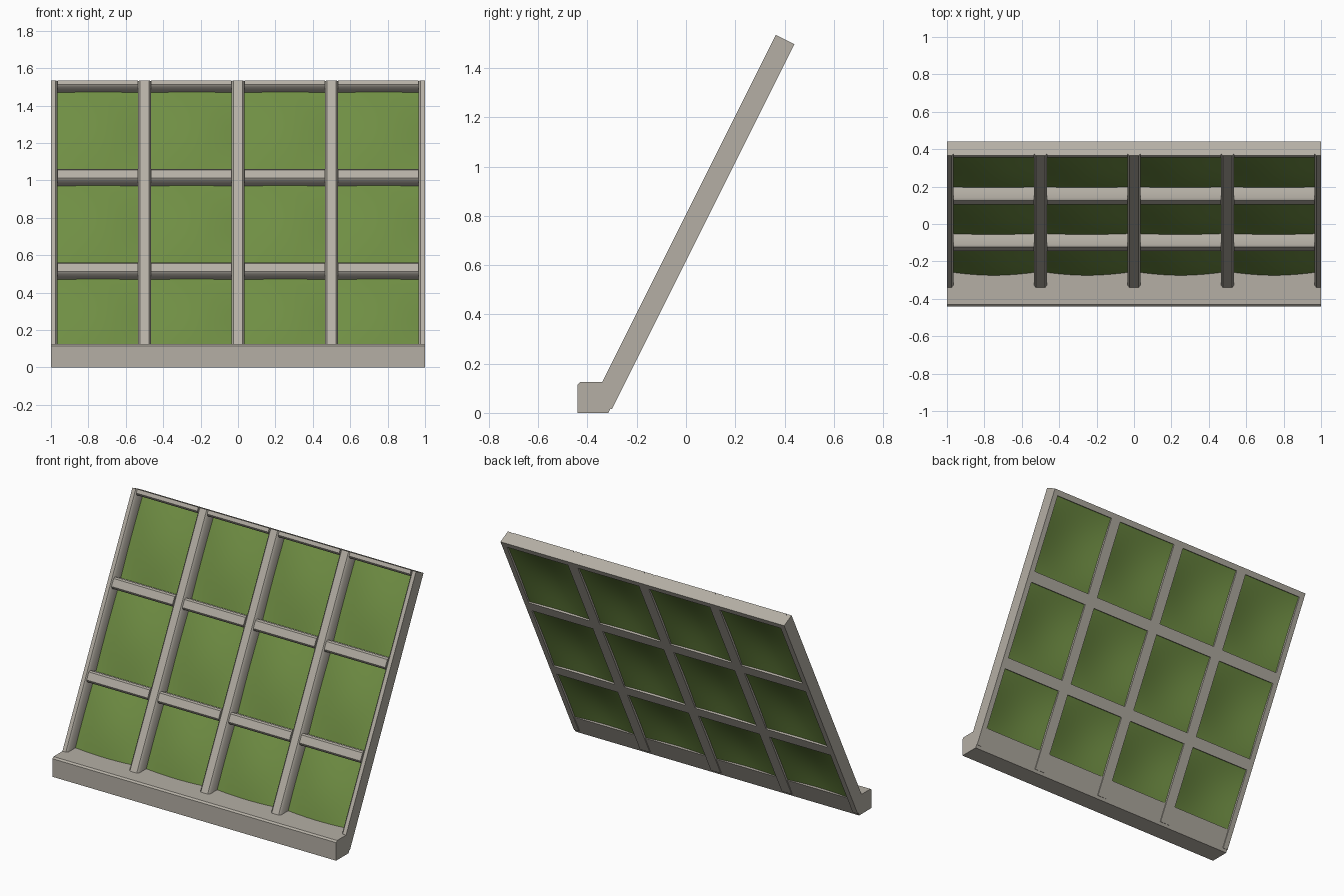
import bpy, math
from mathutils import Vector

if "Cube" in bpy.data.objects:
    bpy.data.objects.remove(bpy.data.objects["Cube"])

# Sloped frame coordinates: s runs up the slope, d runs from front face to back
U = Vector((0, 1, 2)).normalized()
N = Vector((0, 2, -1)).normalized()
P0 = Vector((0, -0.376, 0.053))
LENGTH, DEPTH, HALF, CH = 1.657, 0.084, 0.035, 0.011


def material(name, color):
    mat = bpy.data.materials.new(name)
    mat.diffuse_color = color
    mat.use_nodes = True
    mat.node_tree.nodes["Principled BSDF"].inputs["Base Color"].default_value = mat.diffuse_color
    return mat


stone = material("warm_grey", (0.46, 0.43, 0.375, 1))
green = material("green", (0.16, 0.27, 0.057, 1))


def slope(x, s, d):
    return P0 + Vector((x, 0, 0)) + U * s + N * d


def make(name, verts, faces, mat):
    mesh = bpy.data.meshes.new(name)
    mesh.from_pydata(verts, [], faces)
    mesh.materials.append(mat)
    obj = bpy.data.objects.new(name, mesh)
    bpy.context.collection.objects.link(obj)
    bpy.ops.object.select_all(action='DESELECT')
    bpy.context.view_layer.objects.active = obj
    obj.select_set(True)
    return obj


def prism(name, ring_a, ring_b, soft=True):
    n = len(ring_a)
    faces = [tuple(range(n)), tuple(range(2 * n - 1, n - 1, -1))]
    faces += [(i, i + n, (i + 1) % n + n, (i + 1) % n) for i in range(n)]
    obj = make(name, ring_a + ring_b, faces, stone)
    bpy.ops.object.mode_set(mode='EDIT')
    bpy.ops.mesh.select_all(action='SELECT')
    bpy.ops.mesh.normals_make_consistent(inside=False)
    bpy.ops.object.mode_set(mode='OBJECT')
    # Chamfers blend into the sides, the front face stays flat
    if soft:
        bpy.ops.object.shade_smooth_by_angle(angle=math.radians(50))
        for p in obj.data.polygons:
            if p.normal.dot(N) < -0.95:
                p.use_smooth = False
    return obj


def section(lo, hi, chamfer_lo=True, chamfer_hi=True):
    # Rectangle with chamfered front corners
    pts = [(lo, DEPTH)]
    pts += [(lo, CH), (lo + CH, 0)] if chamfer_lo else [(lo, 0)]
    pts += [(hi - CH, 0), (hi, CH)] if chamfer_hi else [(hi, 0)]
    return pts + [(hi, DEPTH)]


# Base beam, chamfered front top edge and sloping back
base = [(-0.44, 0), (-0.315, 0), (-0.2525, 0.125), (-0.43, 0.125), (-0.44, 0.115)]
prism("base_beam", [Vector((-1, y, z)) for y, z in base],
      [Vector((1, y, z)) for y, z in base], False)

# Upright ribs, half width at both ends
xs = [-1, -0.5, 0, 0.5, 1]
for x in xs:
    lo, hi = max(x - HALF, -1), min(x + HALF, 1)
    prof = section(lo, hi, x > -1, x < 1)
    prism("upright_rib", [slope(a, 0, d) for a, d in prof],
          [slope(a, LENGTH, d) for a, d in prof])

# Cross bars fitted between the ribs
levels = [0.539, 1.098, LENGTH]
for s in levels:
    prof = section(s - HALF, min(s + HALF, LENGTH), True, s < LENGTH)
    for a, b in zip(xs, xs[1:]):
        prism("cross_bar", [slope(a + HALF, p, d) for p, d in prof],
              [slope(b - HALF, p, d) for p, d in prof])

# Bulging green panels, one per cell
K = 14
rows = [0.0] + levels
for s0, s1 in zip(rows, rows[1:]):
    for x0, x1 in zip(xs, xs[1:]):
        verts = []
        for j in range(K + 1):
            for i in range(K + 1):
                u, v = i / K, j / K
                bulge = 0.03 * math.sin(math.pi * u) * math.sin(math.pi * v)
                verts.append(slope(x0 + (x1 - x0) * u, s0 + (s1 - s0) * v,
                                   0.0765 - bulge))
        faces = [(j * (K + 1) + i, j * (K + 1) + i + 1,
                  (j + 1) * (K + 1) + i + 1, (j + 1) * (K + 1) + i)
                 for j in range(K) for i in range(K)]
        make("green_panel", verts, faces, green).data.shade_smooth()
